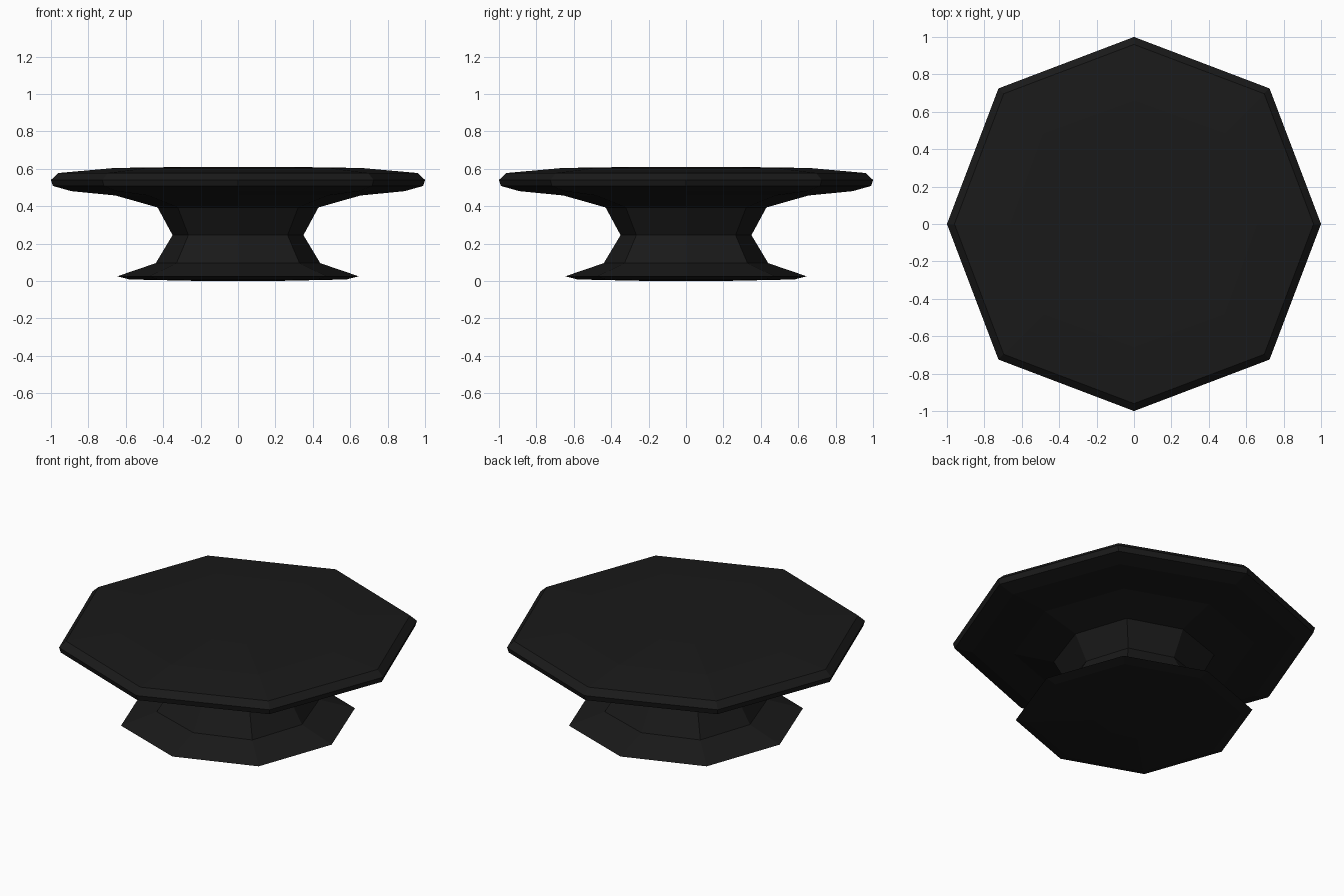
import bpy, bmesh
from math import cos, sin, pi

if "Cube" in bpy.data.objects:
    bpy.data.objects.remove(bpy.data.objects["Cube"])

# Half profile (radius, height) from the underside of the foot to the top
PROFILE = [(0.20, 0.0), (0.58, 0.008), (0.645, 0.025), (0.44, 0.095),
           (0.35, 0.245), (0.43, 0.393), (0.655, 0.457), (0.89, 0.48),
           (0.99, 0.508), (1.0, 0.54), (0.96, 0.577), (0.66, 0.604), (0.26, 0.61)]
SIDES = 8
CORNER = 0.025  # diagonal corners stand slightly further out

# Black eight-sided knob, lofted ring by ring
bm = bmesh.new()
rings = []
for r, z in PROFILE:
    ring = []
    for i in range(SIDES):
        a = 2 * pi * i / SIDES
        d = r + (CORNER if i % 2 else 0)
        ring.append(bm.verts.new((d * cos(a), d * sin(a), z)))
    rings.append(ring)
for low, high in zip(rings, rings[1:]):
    for i in range(SIDES):
        j = (i + 1) % SIDES
        bm.faces.new((low[i], low[j], high[j], high[i]))
bm.faces.new(rings[0][::-1])
bm.faces.new(rings[-1])
bmesh.ops.recalc_face_normals(bm, faces=bm.faces)

mesh = bpy.data.meshes.new("round_knob")
bm.to_mesh(mesh)
bm.free()
knob = bpy.data.objects.new("round_knob", mesh)
bpy.context.collection.objects.link(knob)

# Black finish
black = bpy.data.materials.new("black")
black.diffuse_color = (0.01, 0.01, 0.01, 1)
black.use_nodes = True
black.node_tree.nodes["Principled BSDF"].inputs["Base Color"].default_value = black.diffuse_color
mesh.materials.append(black)
